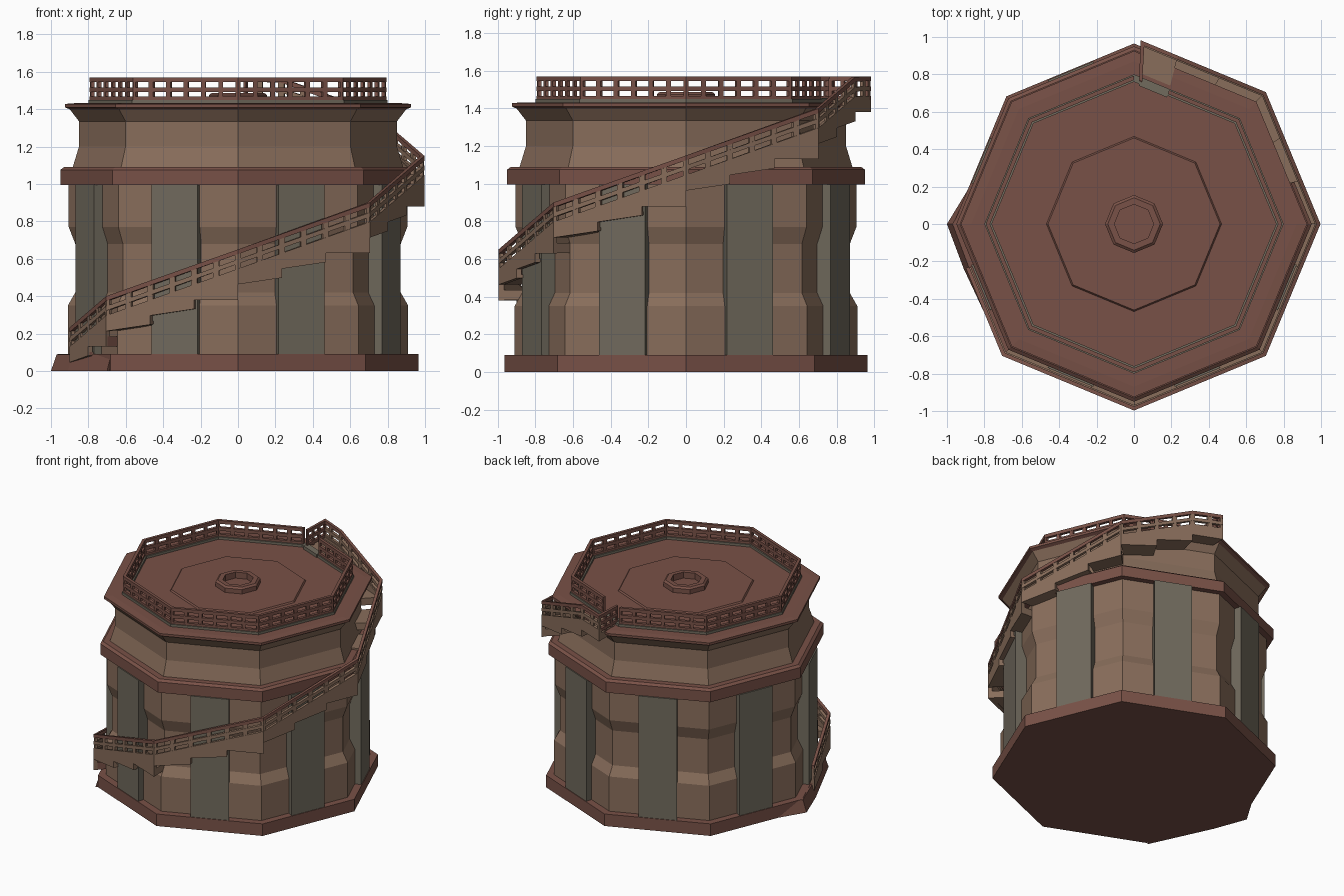
import bpy, bmesh, math
from mathutils import Vector

if "Cube" in bpy.data.objects:
    bpy.data.objects.remove(bpy.data.objects["Cube"])


def material(name, rgb):
    m = bpy.data.materials.new(name)
    m.diffuse_color = (*rgb, 1)
    m.use_nodes = True
    m.node_tree.nodes["Principled BSDF"].inputs["Base Color"].default_value = m.diffuse_color
    return m


RED = material("red_clay", (0.19, 0.083, 0.063))
TAN = material("tan_clay", (0.25, 0.155, 0.105))
GREY = material("grey_stone", (0.165, 0.145, 0.11))


def finish(bm, name, mat):
    bmesh.ops.recalc_face_normals(bm, faces=bm.faces[:])
    me = bpy.data.meshes.new(name)
    bm.to_mesh(me)
    bm.free()
    me.materials.append(mat)
    ob = bpy.data.objects.new(name, me)
    bpy.context.collection.objects.link(ob)
    return ob


def pt(u, r, z):
    """Point on an octagon outline; u counts facets from the left corner."""
    k = math.floor(u)
    a, b = (Vector((r * math.cos(math.pi + math.pi / 4 * i),
                    r * math.sin(math.pi + math.pi / 4 * i), z)) for i in (k, k + 1))
    return a.lerp(b, u - k)


def octagon(name, profile, mat, closed=False):
    """Eight-sided lathe of (radius, height) points."""
    bm = bmesh.new()
    rings = [[bm.verts.new(pt(k, r, z)) for k in range(8)] for r, z in profile]
    pairs = list(zip(rings, rings[1:])) + ([(rings[-1], rings[0])] if closed else [])
    for lo, hi in pairs:
        for k in range(8):
            n = (k + 1) % 8
            bm.faces.new((lo[k], lo[n], hi[n], hi[k]))
    if not closed:
        bm.faces.new(rings[0])
        bm.faces.new(rings[-1])
    return finish(bm, name, mat)


def block(bm, u0, u1, r0, r1, bottom, top):
    """Block along a facet, with (start, end) heights below and above.
    u1 may equal a corner, so its end is taken on the same outline."""
    v = []
    for u, zb, zt in ((u0, bottom[0], top[0]), (u1, bottom[1], top[1])):
        v.append([bm.verts.new(pt(u, r, z)) for r, z in ((r0, zb), (r1, zb), (r1, zt), (r0, zt))])
    a, b = v
    bm.faces.new(a)
    bm.faces.new(b)
    for i in range(4):
        j = (i + 1) % 4
        bm.faces.new((a[i], a[j], b[j], b[i]))


# Tower body and horizontal bands
octagon("base_plinth", [(0.965, 0), (0.965, 0.09)], RED)
octagon("lower_wall", [(0.91, 0.09), (0.91, 0.35), (0.87, 0.42), (0.87, 0.68),
                       (0.905, 0.77), (0.905, 1.0)], TAN)
octagon("middle_band", [(0.95, 0.995), (0.95, 1.075), (0.93, 1.09)], RED)
octagon("upper_wall", [(0.885, 1.085), (0.85, 1.2), (0.85, 1.34)], TAN)
octagon("cornice", [(0.85, 1.335), (0.90, 1.4)], TAN)
octagon("roof_slab", [(0.89, 1.395), (0.925, 1.41), (0.925, 1.428), (0.87, 1.432)], RED)

# Roof details
octagon("roof_curb", [(0.80, 1.425), (0.80, 1.45), (0.76, 1.45), (0.76, 1.425)], GREY, True)
octagon("roof_centre_step", [(0.47, 1.43), (0.46, 1.442)], RED)
octagon("roof_hatch_ring", [(0.155, 1.435), (0.155, 1.475), (0.14, 1.487), (0.105, 1.487),
                            (0.105, 1.435)], RED, True)

# Grey buttress panel in the middle of each facet
bm = bmesh.new()
for k in range(8):
    block(bm, k + 0.5 - 0.18, k + 0.5 + 0.18, 0.86, 0.96, (0.085,) * 2, (0.997,) * 2)
finish(bm, "buttress_panels", GREY)

# Stair: three steps per facet, rising 0.25 per facet over six facets
RISE = 0.25
ROOF_RAIL = 1.57
OUT = 0.997
END = 5.95


def rail_top(u):
    return min(0.15 + RISE * u, ROOF_RAIL)


steps, wall = bmesh.new(), bmesh.new()
low_steps = bmesh.new()
for i in range(1, 18):
    k, j = divmod(i, 3)
    u0, u1 = i / 3, min((i + 1) / 3, END)
    under = -0.12 + RISE * (i + 1) / 3
    slope = 0.035 if j < 2 else 0
    bot = (max(under, 0), max(under + slope, 0))
    tread = under + 0.055
    if tread > 0.02:
        block(low_steps if i < 3 else steps, u0, u1, 0.82, 0.985,
              (bot[0] + 0.002, bot[1] + 0.002), (max(tread, bot[1] + 0.02),) * 2)
    # outer string wall, sloped on top and stepped below
    top0, top1 = rail_top(u0) - 0.115, rail_top(u1) - 0.115
    block(wall, u0, u1, 0.968, OUT, bot, (top0, top1))
finish(low_steps, "bottom_steps", RED)
finish(steps, "stair_steps", TAN)
finish(wall, "stair_outer_wall", TAN)

# Landing wedge in front of the first step
bm = bmesh.new()
outline = [(-0.86, 0.23), (-1.0, 0.0), (-0.91, -0.24), (-0.70, -0.69), (-0.62, -0.60), (-0.8, 0)]
lo = [bm.verts.new((x, y, 0)) for x, y in outline]
hi = [bm.verts.new((x * 0.97, y * 0.97, 0.088)) for x, y in outline]
bm.faces.new(lo)
bm.faces.new(hi)
for i in range(6):
    j = (i + 1) % 6
    bm.faces.new((lo[i], lo[j], hi[j], hi[i]))
finish(bm, "stair_foot", RED)


def railing(bars, caps, u_start, u_end, r0, r1, height):
    """Two rows of slots: posts, lower and middle bars, and a top bar."""
    cell = 1 / 6
    n = round((u_end - u_start) / cell)
    for i in range(n):
        u0 = u_start + i * cell
        u1 = min(u0 + cell, u_end)
        h0, h1 = height(u0), height(u1)
        for off, th, bm in ((0.025, 0.025, caps), (0.077, 0.024, bars), (0.125, 0.022, bars)):
            block(bm, u0, u1, r0, r1, (h0 - off, h1 - off), (h0 - off + th, h1 - off + th))
        for a, b in ((u0, u0 + 0.022), (u1 - 0.022, u1)):
            ha, hb = height(a), height(b)
            block(bars, a, b, r0 + 0.002, r1 - 0.002, (ha - 0.12, hb - 0.12), (ha - 0.01, hb - 0.01))


# Stair railing
bars, caps = bmesh.new(), bmesh.new()
railing(bars, caps, 1 / 3, END, 0.975, OUT, rail_top)
finish(bars, "stair_railing", TAN)
finish(caps, "stair_handrail", RED)

# Roof railing with an opening at the head of the stair, and a return rail out to the stair
bm = bmesh.new()
railing(bm, bm, 6, 8 + 5 + 2 / 3, 0.77, 0.793, lambda u: ROOF_RAIL)
for z0, z1 in ((1.445, 1.467), (1.493, 1.517), (1.545, 1.57)):
    block(bm, END - 0.03, END, 0.78, OUT, (z0,) * 2, (z1,) * 2)
for r in (0.775, 0.84, 0.905, 0.97):
    block(bm, END - 0.028, END - 0.002, r, r + 0.02, (1.43,) * 2, (1.56,) * 2)
finish(bm, "roof_railing", RED)

# Grey threshold where the stair meets the roof
bm = bmesh.new()
block(bm, 5 + 2 / 3, END, 0.75, 0.80, (1.43,) * 2, (1.456,) * 2)
finish(bm, "roof_threshold", GREY)
